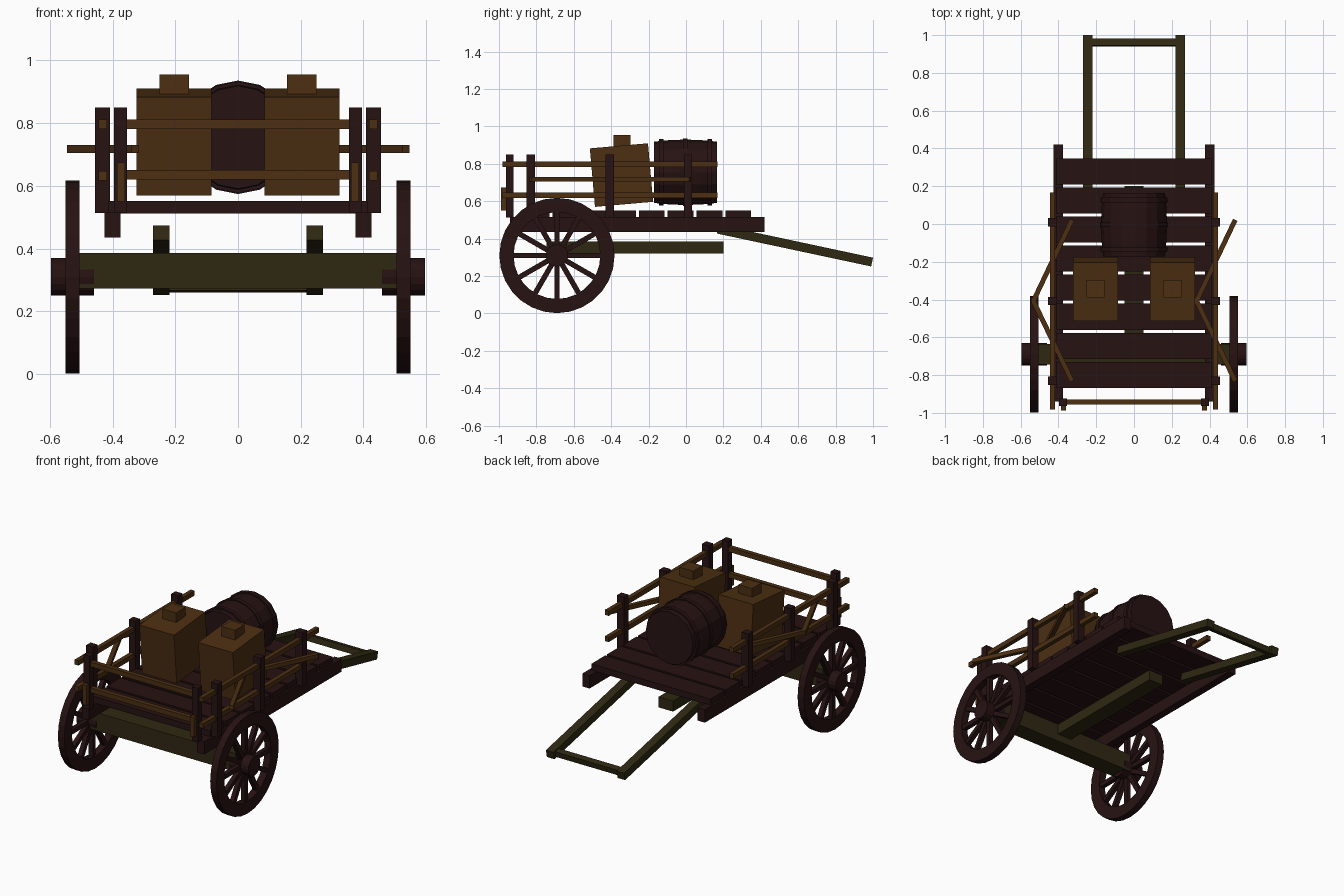
import bpy, bmesh, math
from mathutils import Matrix, Vector

old = bpy.data.objects.get("Cube")
if old:
    bpy.data.objects.remove(old, do_unlink=True)


def material(name, rgb):
    m = bpy.data.materials.new(name)
    m.use_nodes = True
    m.diffuse_color = (*rgb, 1)
    node = next(n for n in m.node_tree.nodes if n.type == 'BSDF_PRINCIPLED')
    node.inputs["Base Color"].default_value = (*rgb, 1)
    return m


DARK = material("dark_red_wood", (0.020, 0.006, 0.006))
BROWN = material("warm_brown_wood", (0.072, 0.028, 0.006))
OLIVE = material("olive_wood", (0.028, 0.021, 0.006))


def finish(bm, name, mat):
    bmesh.ops.recalc_face_normals(bm, faces=bm.faces)
    mesh = bpy.data.meshes.new(name)
    bm.to_mesh(mesh)
    bm.free()
    mesh.materials.append(mat)
    ob = bpy.data.objects.new(name, mesh)
    bpy.context.collection.objects.link(ob)
    return ob


def box(name, center, size, mat, rx=0.0, rz=0.0):
    bm = bmesh.new()
    m = (Matrix.Translation(center) @ Matrix.Rotation(rz, 4, 'Z')
         @ Matrix.Rotation(rx, 4, 'X') @ Matrix.Diagonal((*size, 1)))
    bmesh.ops.create_cube(bm, size=1, matrix=m)
    return finish(bm, name, mat)


def beam(name, a, b, width, height, mat):
    """Box running from a to b, long axis starting along y."""
    a, b = Vector(a), Vector(b)
    d = b - a
    flat = math.hypot(d.x, d.y)
    return box(name, (a + b) / 2, (width, d.length, height), mat,
               math.atan2(d.z, flat), math.atan2(-d.x, d.y))


def lathe(name, profile, sides, center, axis, mat, closed=False):
    """Revolve (radius, along) points around the x or y axis."""
    bm = bmesh.new()
    rings = []
    for r, t in profile:
        ring = []
        for i in range(sides):
            a = math.tau * i / sides
            u, v = r * math.sin(a), r * math.cos(a)
            co = (t, u, v) if axis == 'X' else (u, t, v)
            ring.append(bm.verts.new(Vector(center) + Vector(co)))
        rings.append(ring)
    pairs = list(zip(rings, rings[1:]))
    if closed:
        pairs.append((rings[-1], rings[0]))
    else:
        bm.faces.new(rings[0])
        bm.faces.new(rings[-1])
    for p, q in pairs:
        for i in range(sides):
            j = (i + 1) % sides
            bm.faces.new((p[i], p[j], q[j], q[i]))
    return finish(bm, name, mat)


# Wheels with hubs and twelve spokes
AXLE_Y, AXLE_Z = -0.69, 0.31
for s, side in ((1, "left"), (-1, "right")):
    c = (s * 0.528, AXLE_Y, AXLE_Z)
    lathe(side + "_wheel_rim",
          [(0.308, -0.022), (0.308, 0.022), (0.232, 0.022), (0.232, -0.022)],
          28, c, 'X', DARK, closed=True)
    lathe(side + "_wheel_hub", [(0.06, -0.068), (0.06, 0.068)], 16, c, 'X', DARK)
    for i in range(6):
        box(side + "_wheel_spoke", c, (0.028, 0.48, 0.028), DARK, rx=i * math.pi / 6)

# Undercarriage
box("axle_beam", (0, AXLE_Y, 0.329), (1.01, 0.11, 0.114), OLIVE)
box("center_beam", (0, -0.22, 0.353), (0.10, 0.84, 0.066), OLIVE)

# Pulling shafts and handle
for s, side in ((1, "left"), (-1, "right")):
    beam(side + "_shaft", (s * 0.245, 0.17, 0.451), (s * 0.245, 0.995, 0.275),
         0.052, 0.048, OLIVE)
box("handle_bar", (0, 0.96, 0.281), (0.45, 0.036, 0.036), OLIVE, rx=-0.21)

# Bed
for s, side in ((1, "left"), (-1, "right")):
    box(side + "_bed_beam", (s * 0.4, -0.26, 0.475), (0.05, 1.36, 0.08), DARK)
for i in range(8):
    box("bed_plank", (0, 0.279 - i * 0.154, 0.532), (0.826, 0.138, 0.04), DARK)

# Side fences: posts, rails and angled braces
for s, side in ((1, "left"), (-1, "right")):
    x = s * 0.432
    for y in (0.01, -0.408, -0.83):
        box(side + "_fence_post", (x, y, 0.682), (0.048, 0.044, 0.336), DARK)
    for z in (0.797, 0.633):
        box(side + "_fence_rail", (x, -0.407, z), (0.027, 1.15, 0.03), BROWN)
    inner, outer = x + 0.104, x - 0.102
    beam(side + "_front_brace", (inner, 0.022, 0.718), (outer, -0.41, 0.718),
         0.026, 0.026, BROWN)
    beam(side + "_back_brace", (outer, -0.405, 0.718), (inner, -0.832, 0.718),
         0.026, 0.026, BROWN)
    # End fence uprights
    box(side + "_end_post", (s * 0.375, -0.943, 0.682), (0.042, 0.04, 0.336), DARK)
    box(side + "_end_brace", (s * 0.373, -0.975, 0.612), (0.026, 0.026, 0.125), BROWN)
for z in (0.797, 0.635):
    box("end_rail", (0, -0.942, z), (0.78, 0.028, 0.03), BROWN)

# Tilted crates with lid blocks
for s, side in ((1, "left"), (-1, "right")):
    box(side + "_crate", (s * 0.204, -0.345, 0.74), (0.24, 0.312, 0.314), BROWN,
        rx=math.radians(5))
    box(side + "_crate_lid", (s * 0.204, -0.342, 0.915), (0.094, 0.092, 0.08), BROWN)

# Barrel lying along the cart, with three hoops
BARREL = (0, -0.003, 0.755)
lathe("barrel", [(0.164, -0.168), (0.172, -0.085), (0.175, 0), (0.172, 0.085), (0.164, 0.168)],
      16, BARREL, 'Y', DARK)
for t, r in ((-0.13, 0.178), (0, 0.181), (0.13, 0.178)):
    lathe("barrel_hoop", [(r, t - 0.012), (r, t + 0.012), (0.16, t + 0.012), (0.16, t - 0.012)],
          16, BARREL, 'Y', DARK, closed=True)
